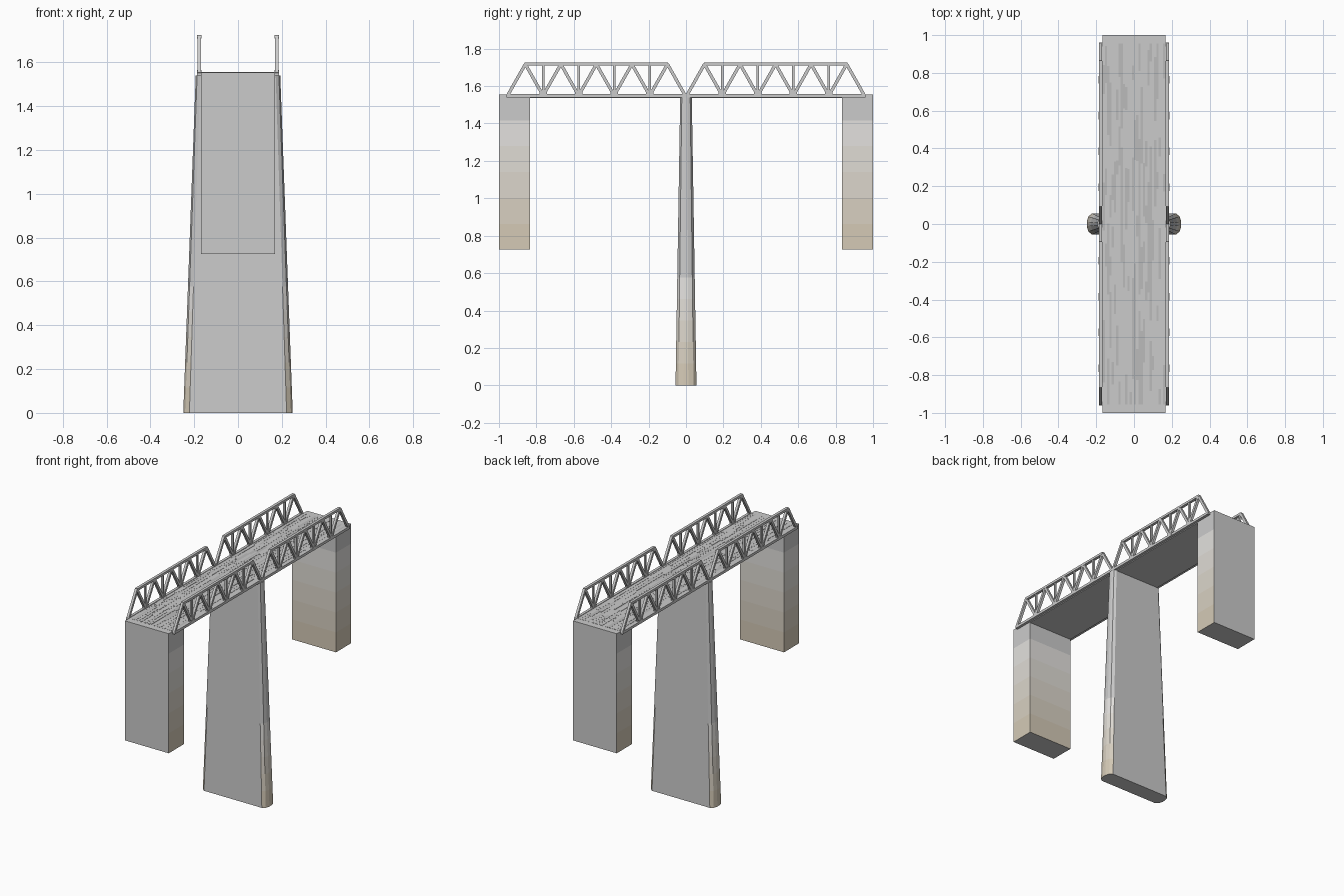
import bpy, bmesh, random
from mathutils import Vector, Matrix

if "Cube" in bpy.data.objects:
    bpy.data.objects.remove(bpy.data.objects["Cube"])

random.seed(4)


def material(name, rgb):
    m = bpy.data.materials.new(name)
    m.diffuse_color = (*rgb, 1)
    m.use_nodes = True
    m.node_tree.nodes["Principled BSDF"].inputs["Base Color"].default_value = m.diffuse_color
    return m


BANDS = 6
grey = Vector((0.8, 0.8, 0.8))
tan = Vector((0.66, 0.59, 0.47))
plain = material("concrete", grey)
# Weathering bands, brownest first
stains = [material("stain_%d" % i, tan.lerp(grey, i / (BANDS - 1))) for i in range(BANDS)]
wood = [material("plank_%d" % i, (v, v, v)) for i, v in enumerate((0.5, 0.65, 0.8))]


def finish(name, bm, mats=()):
    bmesh.ops.recalc_face_normals(bm, faces=bm.faces)
    me = bpy.data.meshes.new(name)
    bm.to_mesh(me)
    bm.free()
    for m in mats:
        me.materials.append(m)
    ob = bpy.data.objects.new(name, me)
    bpy.context.collection.objects.link(ob)
    return ob


def box(bm, lo, hi, mat=0):
    lo, hi = Vector(lo), Vector(hi)
    m = Matrix.Translation((lo + hi) / 2) @ Matrix.Diagonal((*(hi - lo), 1))
    for v in bmesh.ops.create_cube(bm, size=1, matrix=m)["verts"]:
        for f in v.link_faces:
            f.material_index = mat


def beam(bm, x, a, b, width, depth):
    """Square bar in the y-z plane between two (y, z) points."""
    a, b = Vector((x, *a)), Vector((x, *b))
    d = (b - a).normalized()
    side = Vector((1, 0, 0))
    rot = Matrix((side, d.cross(side), d)).transposed().to_4x4()
    m = Matrix.Translation((a + b) / 2) @ rot @ Matrix.Diagonal((width, depth, (b - a).length, 1))
    bmesh.ops.create_cube(bm, size=1, matrix=m)


def column(name, bottom, top, z0, z1, stained, stain_top):
    """Loft between two outlines; stained[i] marks sides that weather."""
    bm = bmesh.new()
    n = len(bottom)
    low = [bm.verts.new((*p, z0)) for p in bottom]
    high = [bm.verts.new((*p, z1)) for p in top]
    bm.faces.new(low)
    bm.faces.new(high)
    for i in range(n):
        j = (i + 1) % n
        if not stained[i]:
            bm.faces.new((low[i], low[j], high[j], high[i]))
            continue
        cuts = [stain_top * k / BANDS for k in range(BANDS)] + [1]
        for k in range(BANDS):
            t0, t1 = cuts[k], cuts[k + 1]
            q = [low[i].co.lerp(high[i].co, t0), low[j].co.lerp(high[j].co, t0),
                 low[j].co.lerp(high[j].co, t1), low[i].co.lerp(high[i].co, t1)]
            bm.faces.new([bm.verts.new(c) for c in q]).material_index = k + 1
    bmesh.ops.remove_doubles(bm, verts=bm.verts, dist=1e-5)
    return finish(name, bm, [plain] + stains)


# Abutments at both ends, outer face unstained
for s, name in ((-1, "front_abutment"), (1, "back_abutment")):
    outline = [(-0.168, s), (0.168, s), (0.168, s * 0.835), (-0.168, s * 0.835)]
    column(name, outline, outline, 0.725, 1.555, [0, 1, 1, 1], 1)


# Tapered central pier with faceted noses
def pier_outline(xf, xo, y):
    half = [(xf, -y), (xf + (xo - xf) * 0.7, -y * 0.72), (xo, -y * 0.22),
            (xo, y * 0.22), (xf + (xo - xf) * 0.7, y * 0.72), (xf, y)]
    return half + [(-px, -py) for px, py in half]


ends = [1, 1, 1, 1, 1, 0]
column("centre_pier", pier_outline(0.222, 0.25, 0.056), pier_outline(0.172, 0.193, 0.031),
       0, 1.54, ends * 2, 0.45)

# Deck slab
bm = bmesh.new()
box(bm, (-0.168, -0.96, 1.535), (0.168, 0.96, 1.553))
finish("deck", bm)

# Deck planks of random length
bm = bmesh.new()
strips, w = 28, 0.332 / 28
for i in range(strips):
    x, y = -0.166 + i * w, -0.955
    while y < 0.955:
        end = min(y + random.uniform(0.06, 0.3), 0.955)
        box(bm, (x, y, 1.55), (x + w, end, 1.555 + random.uniform(0, 0.002)), random.randrange(3))
        y = end
finish("deck_planks", bm, wood)

# Truss spans: two per side, five panels each
LOW, TOP, PANEL = 1.549, 1.717, 0.19
for sx, side in ((-1, "left"), (1, "right")):
    for sy, end in ((-1, "front"), (1, "back")):
        bm = bmesh.new()
        x = sx * 0.177
        nodes = [sy * (0.004 + PANEL * i) for i in range(6)]
        peaks = [(a + b) / 2 for a, b in zip(nodes, nodes[1:])]
        beam(bm, x, (nodes[0] - sy * 0.004, LOW), (nodes[5] + sy * 0.006, LOW), 0.019, 0.018)
        beam(bm, x, (peaks[0] - sy * 0.004, TOP), (peaks[4] + sy * 0.004, TOP), 0.019, 0.016)
        for i, p in enumerate(peaks):
            beam(bm, x, (nodes[i], LOW), (p, TOP), 0.017, 0.017)
            beam(bm, x, (p, TOP), (nodes[i + 1], LOW), 0.017, 0.017)
        for n in nodes[1:5]:
            beam(bm, x, (n, LOW), (n, TOP), 0.013, 0.013)
            # gusset plate at the foot of each post
            box(bm, (x - 0.01, n - 0.02, LOW - 0.009), (x + 0.01, n + 0.02, LOW + 0.016))
        finish("%s_%s_truss" % (end, side), bm)
